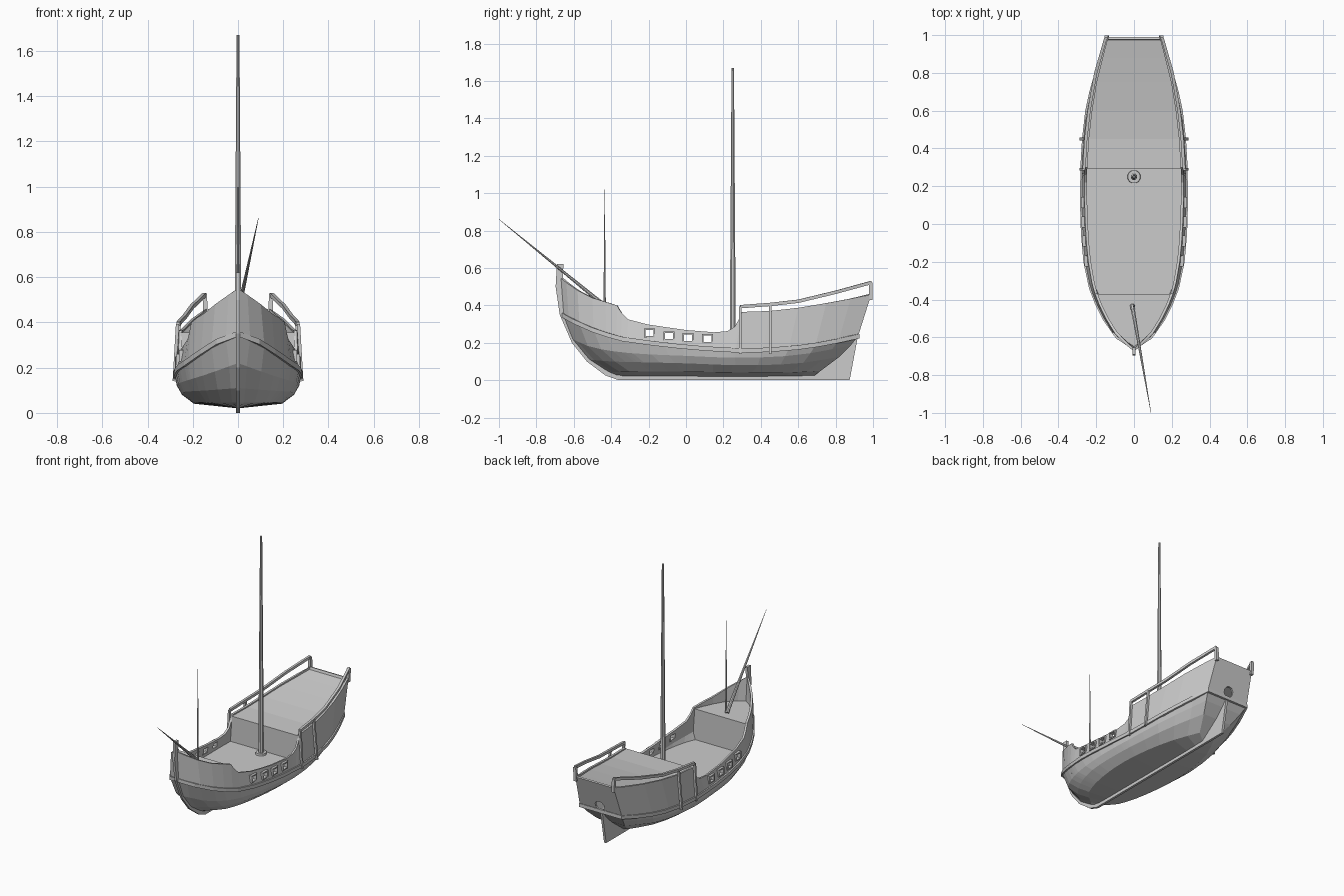
import bpy, bmesh, math
from mathutils import Vector, Matrix

if "Cube" in bpy.data.objects:
    bpy.data.objects.remove(bpy.data.objects["Cube"])


def make(name, bm):
    me = bpy.data.meshes.new(name)
    bm.to_mesh(me)
    bm.free()
    ob = bpy.data.objects.new(name, me)
    bpy.context.collection.objects.link(ob)
    return ob


def sample(tab, y, smooth=True):
    """Interpolate rows (y, a, b...) at y."""
    y = min(max(y, tab[0][0]), tab[-1][0])
    i = max(k for k in range(len(tab) - 1) if tab[k][0] <= y)
    p, q = tab[i], tab[i + 1]
    h = q[0] - p[0]
    t = (y - p[0]) / h
    o, r = tab[max(i - 1, 0)], tab[min(i + 2, len(tab) - 1)]
    out = []
    for c in range(1, len(p)):
        if smooth:
            m0 = (q[c] - o[c]) / (q[0] - o[0]) * h
            m1 = (r[c] - p[c]) / (r[0] - p[0]) * h
            out.append((2*t**3 - 3*t*t + 1)*p[c] + (t**3 - 2*t*t + t)*m0
                       + (3*t*t - 2*t**3)*q[c] + (t**3 - t*t)*m1)
        else:
            out.append(p[c] + (q[c] - p[c]) * t)
    return out


# Hull lines: (y, half width, z)
KEEL = [(-.36, 0, .02), (.68, 0, .02)]
BILGE = [(-.42, 0, .045), (-.3, .12, .045), (0, .19, .045), (.3, .19, .04), (.55, .14, .04), (.72, .06, .05)]
CHINE = [(-.52, 0, .11), (-.4, .13, .1), (-.2, .215, .095), (0, .242, .09), (.3, .245, .08), (.6, .2, .09), (.82, .11, .125)]
FLANK = [(-.61, 0, .22), (-.5, .125, .175), (-.3, .22, .145), (0, .265, .13), (.3, .268, .12), (.6, .235, .135), (.88, .14, .185)]
WALE = [(-.66, 0, .35), (-.6, .09, .315), (-.5, .16, .27), (-.34, .23, .22), (-.2, .26, .2),
        (0, .275, .178), (.3, .276, .158), (.6, .25, .175), (.8, .2, .208), (.92, .16, .235)]
TOPX = [(-.675, 0), (-.6, .085), (-.5, .15), (-.36, .21), (-.2, .242), (0, .258), (.2, .263), (.4, .256), (.6, .235), (.8, .2), (.99, .145)]
TOPZ = [(-.675, .55), (-.6, .49), (-.5, .44), (-.37, .40), (-.345, .36), (-.31, .325), (-.2, .297), (0, .268),
        (.15, .256), (.22, .262), (.26, .285), (.285, .33), (.3, .365), (.45, .37), (.6, .387), (.8, .42), (.99, .457)]
STATIONS = [-.675, -.64, -.58, -.5, -.43, -.37, -.345, -.31, -.2, -.1, 0, .15, .22, .26, .285, .3, .45, .6, .75, .88, .99]


def top(y):
    return sample(TOPX, y)[0], sample(TOPZ, y, False)[0]


def side(y, z):
    """Half width of the topsides at y, z."""
    wx, wz = sample(WALE, y)
    tx, tz = top(y)
    f = min(max((z - wz) / (tz - wz), -.3), 1)
    return wx + (tx - wx) * f if f > 0 else wx


def loft_hull():
    bm = bmesh.new()
    grid = {}
    for s in (1, -1):
        for j, yt in enumerate(STATIONS):
            t = (yt + .675) / 1.665
            for i, tab in enumerate([KEEL, BILGE, CHINE, FLANK, WALE, TOPX]):
                y = tab[0][0] + (tab[-1][0] - tab[0][0]) * t
                x, z = top(yt) if i == 5 else sample(tab, y)
                grid[s, i, j] = bm.verts.new((s * x, yt if i == 5 else y, z))
        for i in range(5):
            for j in range(len(STATIONS) - 1):
                bm.faces.new([grid[s, i, j], grid[s, i, j+1], grid[s, i+1, j+1], grid[s, i+1, j]])
    e = len(STATIONS) - 1
    for i in range(5):  # stern tuck and transom
        bm.faces.new([grid[1, i, e], grid[-1, i, e], grid[-1, i+1, e], grid[1, i+1, e]])
    bmesh.ops.remove_doubles(bm, verts=bm.verts, dist=.0005)
    bmesh.ops.recalc_face_normals(bm, faces=bm.faces)
    far = max(bm.faces, key=lambda f: f.calc_center_median().x)
    if far.normal.x < 0:
        bmesh.ops.reverse_faces(bm, faces=bm.faces)
    ob = make("hull", bm)
    m = ob.modifiers.new("thickness", 'SOLIDIFY')
    m.thickness, m.offset = .014, -1
    return ob


def box(bm, c, d):
    bmesh.ops.create_cube(bm, size=1, matrix=Matrix.Translation(c) @ Matrix.Diagonal((*d, 1)))


def spar(name, a, b, r1, r2, n=8):
    """Tapered pole from a to b."""
    a, b = Vector(a), Vector(b)
    bm = bmesh.new()
    mat = Matrix.Translation((a + b) / 2) @ (b - a).to_track_quat('Z', 'Y').to_matrix().to_4x4() @ Matrix.Rotation(math.pi / n, 4, 'Z')
    bmesh.ops.create_cone(bm, cap_ends=True, segments=n, radius1=r1, radius2=r2, depth=(b - a).length, matrix=mat)
    return make(name, bm)


def sweep(name, pts, w, h, closed=False):
    """Rectangular strip along a path."""
    bm = bmesh.new()
    pts = [Vector(p) for p in pts]
    n = len(pts)
    rings = []
    for k, p in enumerate(pts):
        a = pts[(k - 1) % n] if closed or k else p
        b = pts[(k + 1) % n] if closed or k < n - 1 else p
        d = b - a
        o = Vector((d.y, -d.x, 0)).normalized() * w
        u = Vector((0, 0, h))
        rings.append([bm.verts.new(v) for v in (p + o + u, p - o + u, p - o - u, p + o - u)])
    for k in range(n if closed else n - 1):
        r, q = rings[k], rings[(k + 1) % n]
        for c in range(4):
            bm.faces.new([r[c], r[(c+1) % 4], q[(c+1) % 4], q[c]])
    if not closed:
        bm.faces.new(rings[0])
        bm.faces.new(rings[-1])
    bmesh.ops.recalc_face_normals(bm, faces=bm.faces)
    return make(name, bm)


def ribbon(name, rows):
    """Deck sheet from (y, half width, z) rows."""
    bm = bmesh.new()
    prs = [(bm.verts.new((-x, y, z)), bm.verts.new((x, y, z))) for y, x, z in rows]
    for p, q in zip(prs, prs[1:]):
        bm.faces.new([p[0], p[1], q[1], q[0]])
    return make(name, bm)


hull = loft_hull()

# Gunports and transom opening
PORTS = [(-.195, .252), (-.09, .236), (.01, .227), (.115, .222)]
bm = bmesh.new()
for y, z in PORTS:
    box(bm, (0, y, z), (.8, .042, .034))
bmesh.ops.create_cone(bm, cap_ends=True, segments=10, radius1=.035, radius2=.035, depth=.16,
                      matrix=Matrix.Translation((0, .95, .275)) @ Matrix.Rotation(math.pi / 2, 4, 'X'))
cutter = make("opening_cutter", bm)
cutter.hide_render = True
cutter.hide_viewport = True
bm = bmesh.new()
for s in (1, -1):
    for y, z in PORTS:
        box(bm, (s * (side(y, z) - .001), y, z), (.024, .058, .05))
frames = make("port_frames", bm)
for ob in (hull, frames):
    m = ob.modifiers.new("openings", 'BOOLEAN')
    m.object, m.operation, m.solver = cutter, 'DIFFERENCE', 'EXACT'

# Decks with their bulkheads
ys = [-.655, -.6, -.55, -.5, -.43, -.37]
fore = [(y, max(side(y, .39) - .008, .002), .39) for y in ys]
ribbon("fore_deck", fore + [(-.37, .205, .18)])
ribbon("main_deck", [(y, side(y, .18) - .014, .18) for y in (-.37, -.3, -.2, -.1, 0, .1, .2, .29)])
aft = [(y, top(y)[0] - .008, top(max(y, .3))[1] - .01) for y in (.29, .45, .6, .75, .88, .985)]
ribbon("quarter_deck", [(.29, .26, .18)] + aft)

# Stem, keel and rudder as one thin profile
prof = [(-.655, .62), (-.69, .62), (-.697, .5), (-.675, .35), (-.61, .2), (-.53, .1), (-.43, .025), (-.36, 0),
        (.875, 0), (.92, .24), (.88, .23), (.8, .14), (.68, .03), (-.34, .03), (-.4, .055), (-.5, .12), (-.59, .22), (-.645, .35), (-.662, .5)]
bm = bmesh.new()
f = bm.faces.new([bm.verts.new((-.008, y, z)) for y, z in prof])
g = bmesh.ops.extrude_face_region(bm, geom=[f])
bmesh.ops.translate(bm, vec=(.016, 0, 0), verts=[v for v in g['geom'] if isinstance(v, bmesh.types.BMVert)])
bmesh.ops.recalc_face_normals(bm, faces=bm.faces)
make("stem_keel_and_rudder", bm)

# Rubbing strake around the hull
line = [(y, *sample(WALE, y)) for y in (-.66, -.6, -.5, -.42, -.34, -.2, -.05, .1, .3, .45, .6, .7, .8, .92)]
path = [(x, y, z) for y, x, z in line] + [(-x, y, z) for y, x, z in reversed(line[1:])]
sweep("rubbing_strake", path, .008, .012, True)

# Quarterdeck rails and posts
RAIL = [(.29, .393), (.45, .405), (.6, .422), (.8, .47), (.99, .522)]
for s, tag in ((1, "right"), (-1, "left")):
    sweep("rail_" + tag, [(s * (top(y)[0] + .003), y, z) for y, z in RAIL], .008, .009)
    for k, (y, z) in enumerate(RAIL[:2]):
        spar(f"post_{tag}_{k}", (s * .282, y, .14), (s * (top(y)[0] + .006), y, z), .010, .010, 4)
    spar(f"stern_post_{tag}", (s * .143, .988, .43), (s * .147, .988, .522), .014, .014, 4)

# Masts and bowsprit
spar("main_mast", (0, .25, .17), (0, .25, 1.67), .018, .007, 8)
spar("mast_collar", (0, .25, .175), (0, .25, .193), .036, .034, 12)
spar("fore_mast", (0, -.435, .38), (0, -.435, 1.02), .007, .001, 8)
spar("bowsprit", (-.01, -.43, .395), (.09, -1, .86), .012, .001, 8)
